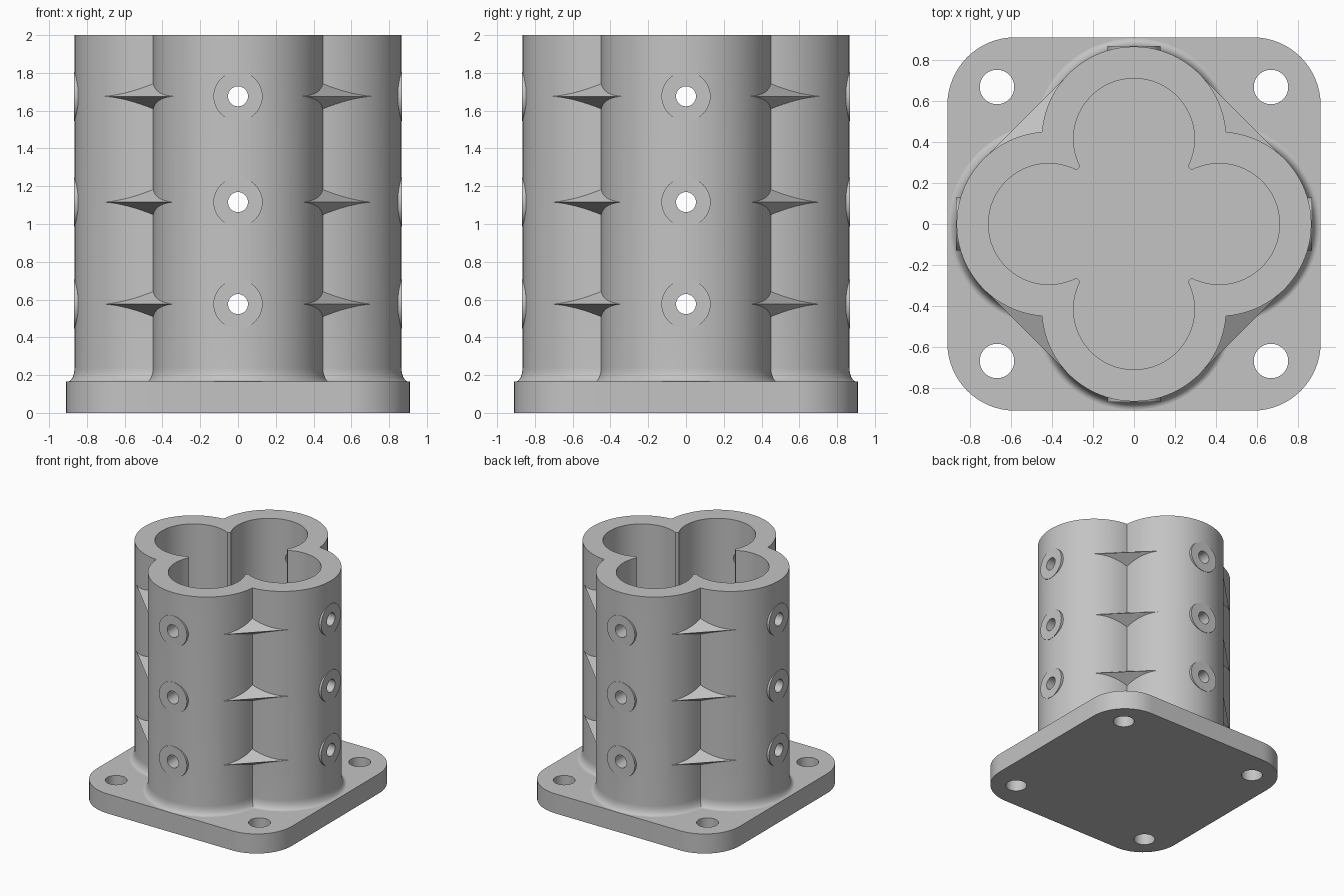
import bpy, bmesh
from math import sin, cos, pi, sqrt, atan2
from mathutils import Matrix, Vector

cube = bpy.data.objects.get("Cube")
if cube:
    bpy.data.objects.remove(cube, do_unlink=True)

LOBE = 0.415                    # lobe centre distance from the axis
PLATE_TOP = 0.165
LEVELS = (0.576, 1.116, 1.676)  # heights of the ribs and screw holes
SEG = 40

grey = bpy.data.materials.new("plain grey")
grey.use_nodes = True
COLOR = (0.55, 0.55, 0.55, 1)
grey.diffuse_color = COLOR
grey.node_tree.nodes["Principled BSDF"].inputs["Base Color"].default_value = COLOR


def make_object(name, bm):
    bmesh.ops.recalc_face_normals(bm, faces=bm.faces)
    mesh = bpy.data.meshes.new(name)
    bm.to_mesh(mesh)
    bm.free()
    mesh.materials.append(grey)
    obj = bpy.data.objects.new(name, mesh)
    bpy.context.collection.objects.link(obj)
    return obj


def combine(obj, other, operation):
    """Apply a boolean and discard the helper."""
    other.hide_render = True
    mod = obj.modifiers.new("combine", 'BOOLEAN')
    mod.object, mod.operation, mod.solver = other, operation, 'EXACT'
    bpy.context.view_layer.objects.active = obj
    bpy.ops.object.modifier_apply(modifier=mod.name)
    bpy.data.objects.remove(other, do_unlink=True)


def smooth(obj):
    bpy.ops.object.select_all(action='DESELECT')
    obj.select_set(True)
    bpy.context.view_layer.objects.active = obj
    bpy.ops.object.shade_smooth_by_angle(angle=pi / 6)


def quarter_turns(offset=0.0):
    return [Matrix.Rotation(offset + i * pi / 2, 4, 'Z') for i in range(4)]


def cylinder(bm, radius, depth, matrix):
    bmesh.ops.create_cone(bm, cap_ends=True, segments=40, radius1=radius,
                          radius2=radius, depth=depth, matrix=matrix)


def radial_cylinders(name, radius, depth, distance):
    """One outward cylinder per lobe and level."""
    bm = bmesh.new()
    for turn in quarter_turns():
        for z in LEVELS:
            cylinder(bm, radius, depth, turn @ Matrix.Translation((distance, 0, z))
                     @ Matrix.Rotation(pi / 2, 4, 'Y'))
    return make_object(name, bm)


def clover(bm, z, radius, half_angle):
    """Ring of four arcs, one around each lobe centre."""
    ring = []
    for turn in quarter_turns():
        for i in range(SEG + 1):
            a = half_angle * (2 * i / SEG - 1)
            ring.append(bm.verts.new(
                turn @ Vector((LOBE + radius * cos(a), radius * sin(a), z))))
    return ring


def outer_ring(bm, z, radius):
    t = LOBE / 2 + sqrt((radius ** 2 - LOBE ** 2 / 2) / 2)
    return clover(bm, z, radius, atan2(t, t - LOBE))


def inner_ring(bm, z, radius=0.295, bore=0.383):
    x = (bore ** 2 - radius ** 2 + LOBE ** 2) / (2 * LOBE)
    return clover(bm, z, radius, atan2(sqrt(bore ** 2 - x ** 2), x - LOBE))


# Four-lobed tube with a flared foot and a closed floor
bm = bmesh.new()
rings = [outer_ring(bm, 0.1, 0.49)]
for i in range(9):
    t = i / 8 * pi / 2
    rings.append(outer_ring(bm, PLATE_TOP + 0.075 * (1 - cos(t)),
                            0.45 + 0.04 * (1 - sin(t))))
rings += [outer_ring(bm, 2, 0.45), inner_ring(bm, 2), inner_ring(bm, PLATE_TOP + 0.003)]
for low, high in zip(rings, rings[1:]):
    for i in range(len(low)):
        j = (i + 1) % len(low)
        bm.faces.new((low[i], low[j], high[j], high[i]))
bm.faces.new(rings[0])
bm.faces.new(rings[-1])
bmesh.ops.remove_doubles(bm, verts=bm.verts, dist=0.0002)
tube = make_object("clover_tube", bm)

# Wedge ribs bridging the notches between the lobes
bm = bmesh.new()
for turn in quarter_turns(pi / 4):
    for z in LEVELS:
        ends = [[bm.verts.new(turn @ Vector((u, v, z + h)))
                 for u, h in ((0.742, 0), (0.6, 0.088), (0.6, -0.088))]
                for v in (-0.292, 0.292)]
        for end in ends:
            bm.faces.new(end)
        for i in range(3):
            j = (i + 1) % 3
            bm.faces.new((ends[0][i], ends[0][j], ends[1][j], ends[1][i]))
combine(tube, make_object("ribs", bm), 'UNION')

# Flat screw bosses, then the screw holes through the wall
combine(tube, radial_cylinders("bosses", 0.13, 0.094, 0.82), 'UNION')
combine(tube, radial_cylinders("screw_drills", 0.053, 0.5, 0.8), 'DIFFERENCE')
smooth(tube)

# Rounded square base plate
HALF, CORNER = 0.91, 0.33
bm = bmesh.new()
outline = []
for turn in quarter_turns():
    for i in range(17):
        a = i / 16 * pi / 2
        outline.append(bm.verts.new(turn @ Vector((HALF - CORNER + CORNER * cos(a),
                                                   HALF - CORNER + CORNER * sin(a), 0))))
bottom = bm.faces.new(outline)
top = bmesh.ops.extrude_face_region(bm, geom=[bottom], use_keep_orig=True)
bmesh.ops.translate(bm, vec=(0, 0, PLATE_TOP),
                    verts=[v for v in top["geom"] if isinstance(v, bmesh.types.BMVert)])
plate = make_object("base_plate", bm)

# Corner mounting holes
bm = bmesh.new()
for turn in quarter_turns():
    cylinder(bm, 0.084, 0.6, turn @ Matrix.Translation((0.668, 0.668, 0.08)))
combine(plate, make_object("mounting_drills", bm), 'DIFFERENCE')
smooth(plate)
